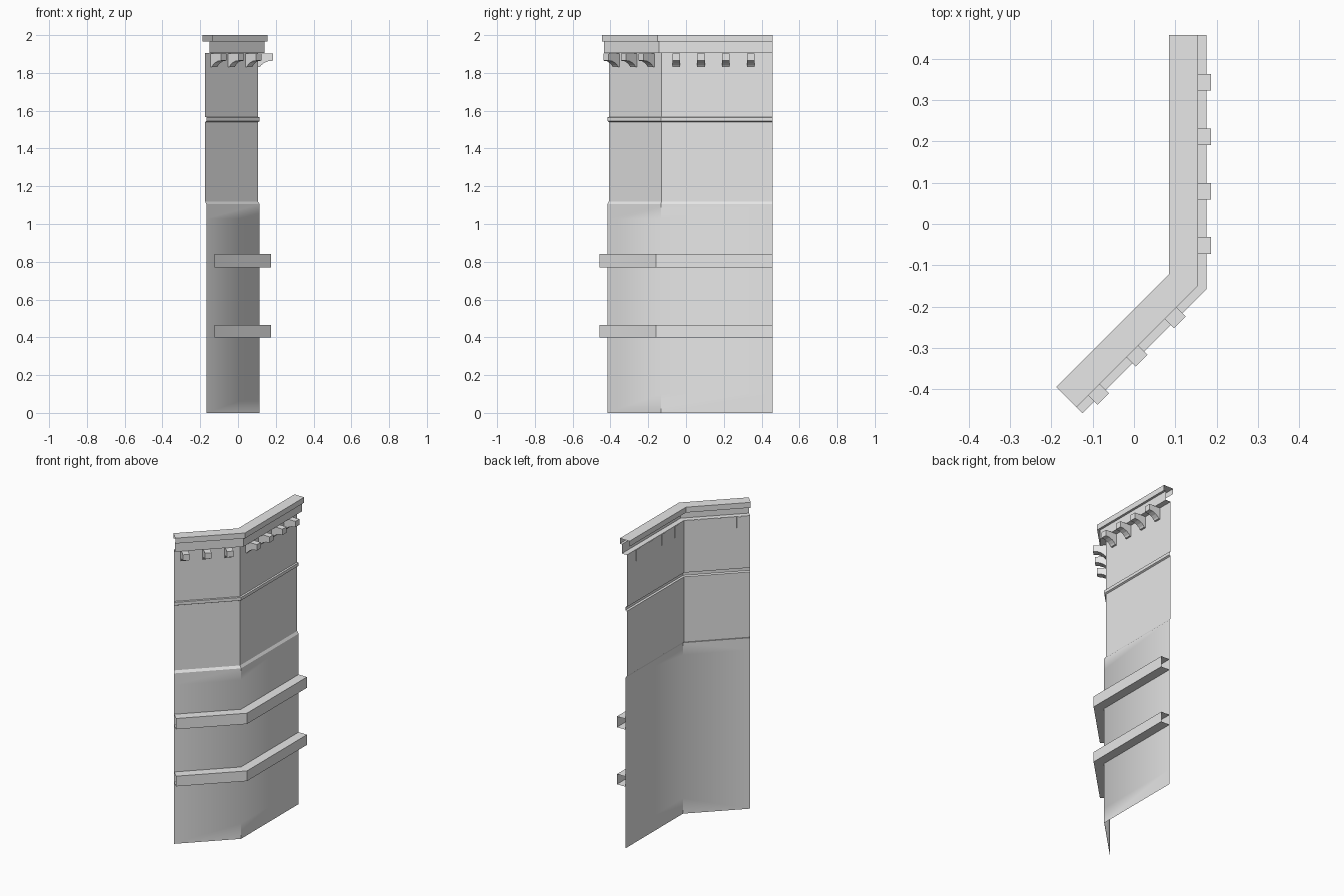
import bpy
import bmesh
import math
from mathutils import Vector

cube = bpy.data.objects.get("Cube")
if cube:
    bpy.data.objects.remove(cube, do_unlink=True)

stone = bpy.data.materials.new("grey_stone")
stone.use_nodes = True
GREY = (0.8, 0.8, 0.8, 1.0)
stone.diffuse_color = GREY
stone.node_tree.nodes["Principled BSDF"].inputs["Base Color"].default_value = GREY

# Plan of the wall: a straight run along y and a run turned by 45 degrees
REF = 0.175
CORNER_Y = -0.158
BACK_Y = 0.457
RUN = 0.424
OUT = Vector((1, -1, 0)).normalized()
ALONG = Vector((1, 1, 0)).normalized()


def slant_point(offset, distance):
    """Point on the slanted run, measured from its free end."""
    corner = Vector((REF, CORNER_Y, 0))
    return corner - ALONG * (RUN - distance) + OUT * (offset - REF)


def plan(offset):
    """Free end, mitred corner and back end for one offset."""
    mitre = CORNER_Y - (offset - REF) * math.tan(math.radians(22.5))
    return [slant_point(offset, 0), Vector((offset, mitre, 0)),
            Vector((offset, BACK_Y, 0))]


def finish(bm, name, soft_range=None):
    """Keep real corners sharp, except the corner inside soft_range."""
    bm.normal_update()
    for face in bm.faces:
        face.smooth = True
    for edge in bm.edges:
        soft = soft_range and all(
            soft_range[0] - 0.01 < v.co.z < soft_range[1] + 0.01 for v in edge.verts)
        edge.smooth = bool(soft) or edge.calc_face_angle(0) < math.radians(10)
    mesh = bpy.data.meshes.new(name)
    bm.to_mesh(mesh)
    bm.free()
    mesh.materials.append(stone)
    obj = bpy.data.objects.new(name, mesh)
    bpy.context.collection.objects.link(obj)
    return obj


def sweep(name, profile, soft_range=None):
    """Open sheet made by running an (offset, z) profile along the plan."""
    bm = bmesh.new()
    rows = [[bm.verts.new((p.x, p.y, z)) for p in plan(offset)]
            for offset, z in profile]
    for low, high in zip(rows, rows[1:]):
        for i in range(2):
            bm.faces.new((low[i], low[i + 1], high[i + 1], high[i]))
    return finish(bm, name, soft_range)


def corbel(name, base, out, along):
    """Bracket with a hollow curved underside."""
    profile = [(0.102, 1.903), (0.186, 1.903), (0.186, 1.865), (0.16, 1.862),
               (0.138, 1.853), (0.122, 1.84), (0.116, 1.83), (0.102, 1.83)]
    bm = bmesh.new()
    sides = []
    for half in (-0.02, 0.02):
        sides.append([bm.verts.new(base + out * d + along * half + Vector((0, 0, z)))
                      for d, z in profile])
    bm.faces.new(sides[0])
    bm.faces.new(sides[1][::-1])
    for i in range(len(profile)):
        j = (i + 1) % len(profile)
        bm.faces.new((sides[0][i], sides[1][i], sides[1][j], sides[0][j]))
    bmesh.ops.recalc_face_normals(bm, faces=bm.faces)
    return finish(bm, name)


# Wall face with its set-back, thin string course and parapet coping
sweep("wall_face", [
    (0.115, 0), (0.115, 0.1), (0.115, 1.03), (0.115, 1.105), (0.105, 1.12),
    (0.105, 1.54), (0.115, 1.545), (0.115, 1.565), (0.105, 1.567), (0.105, 1.905),
    (0.14, 1.905), (0.14, 1.965), (0.155, 1.965), (0.155, 2.0),
    (0.085, 2.0), (0.085, 1.965)], soft_range=(0.1, 1.03))

# Two heavy projecting bands
for label, bottom, top in (("lower_band", 0.4, 0.466), ("upper_band", 0.77, 0.84)):
    sweep(label, [(0.115, bottom), (REF, bottom), (REF, top), (0.115, top)])

# Corbels under the coping, evenly spaced on both runs
for i in range(4):
    corbel(f"straight_corbel_{i + 1}", Vector((0, -0.052 + i * 0.1315, 0)),
           Vector((1, 0, 0)), Vector((0, 1, 0)))
for i in range(3):
    corbel(f"slanted_corbel_{i + 1}", slant_point(0, 0.06 + i * 0.131), OUT, ALONG)
